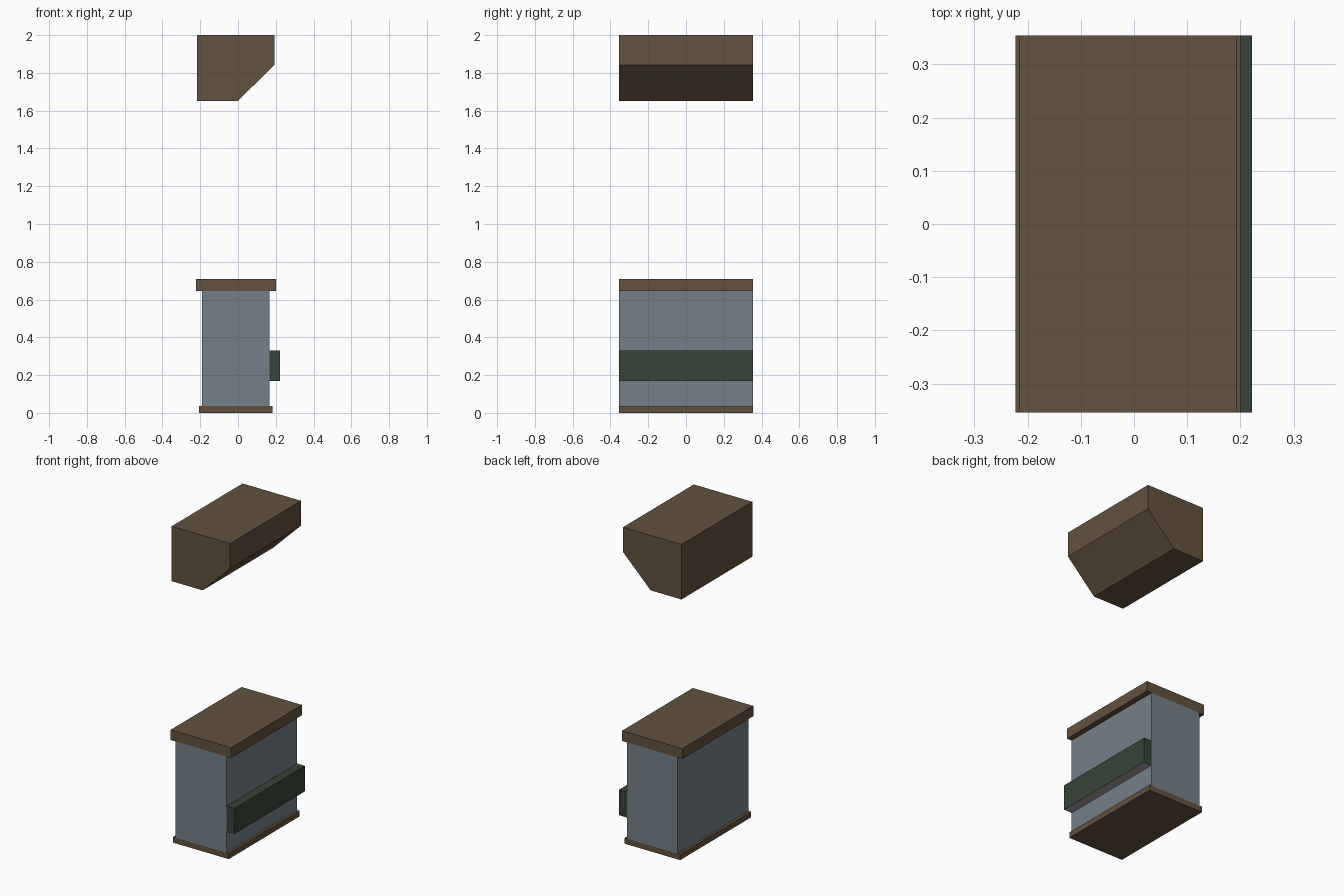
import bpy, bmesh

if "Cube" in bpy.data.objects:
    bpy.data.objects.remove(bpy.data.objects["Cube"])

HALF_LEN = 0.354  # every part runs the full length along y


def material(name, rgb):
    """Flat colour from 0-255 sRGB values."""
    def lin(c):
        c /= 255
        return c / 12.92 if c <= 0.04045 else ((c + 0.055) / 1.055) ** 2.4
    m = bpy.data.materials.new(name)
    m.diffuse_color = (*[lin(c) for c in rgb], 1)
    m.use_nodes = True
    m.node_tree.nodes["Principled BSDF"].inputs["Base Color"].default_value = m.diffuse_color
    return m


brown = material("brown wood", (98, 82, 62))
grey = material("blue grey panel", (117, 128, 137))
green = material("dark green", (54, 67, 55))
pale = material("pale grey underside", (166, 161, 160))


def extrude_profile(name, profile, *mats):
    """Closed x-z profile extruded along y."""
    bm = bmesh.new()
    face = bm.faces.new([bm.verts.new((x, -HALF_LEN, z)) for x, z in profile])
    ext = bmesh.ops.extrude_face_region(bm, geom=[face])
    verts = [g for g in ext["geom"] if isinstance(g, bmesh.types.BMVert)]
    bmesh.ops.translate(bm, verts=verts, vec=(0, 2 * HALF_LEN, 0))
    bmesh.ops.recalc_face_normals(bm, faces=bm.faces)
    mesh = bpy.data.meshes.new(name)
    for m in mats:
        mesh.materials.append(m)
    # a second material goes on the underside
    if len(mats) > 1:
        for f in bm.faces:
            f.material_index = int(f.normal.z < -0.9)
    bm.to_mesh(mesh)
    bm.free()
    obj = bpy.data.objects.new(name, mesh)
    bpy.context.collection.objects.link(obj)
    return obj


def slab(name, x0, x1, z0, z1, *mats):
    return extrude_profile(name, [(x0, z0), (x1, z0), (x1, z1), (x0, z1)], *mats)


# Lower counter: plinth, cabinet, worktop and front rail
slab("plinth", -0.207, 0.183, 0, 0.036, brown)
slab("cabinet_body", -0.19, 0.166, 0.036, 0.645, grey)
slab("worktop", -0.223, 0.2, 0.645, 0.71, brown)
slab("front_rail", 0.166, 0.222, 0.17, 0.33, green, pale)

# Overhead block with a sloped lower front edge
extrude_profile("overhead_block", [(-0.216, 1.652), (0.0, 1.652), (0.193, 1.843),
                                   (0.193, 2.0), (-0.216, 2.0)], brown)
